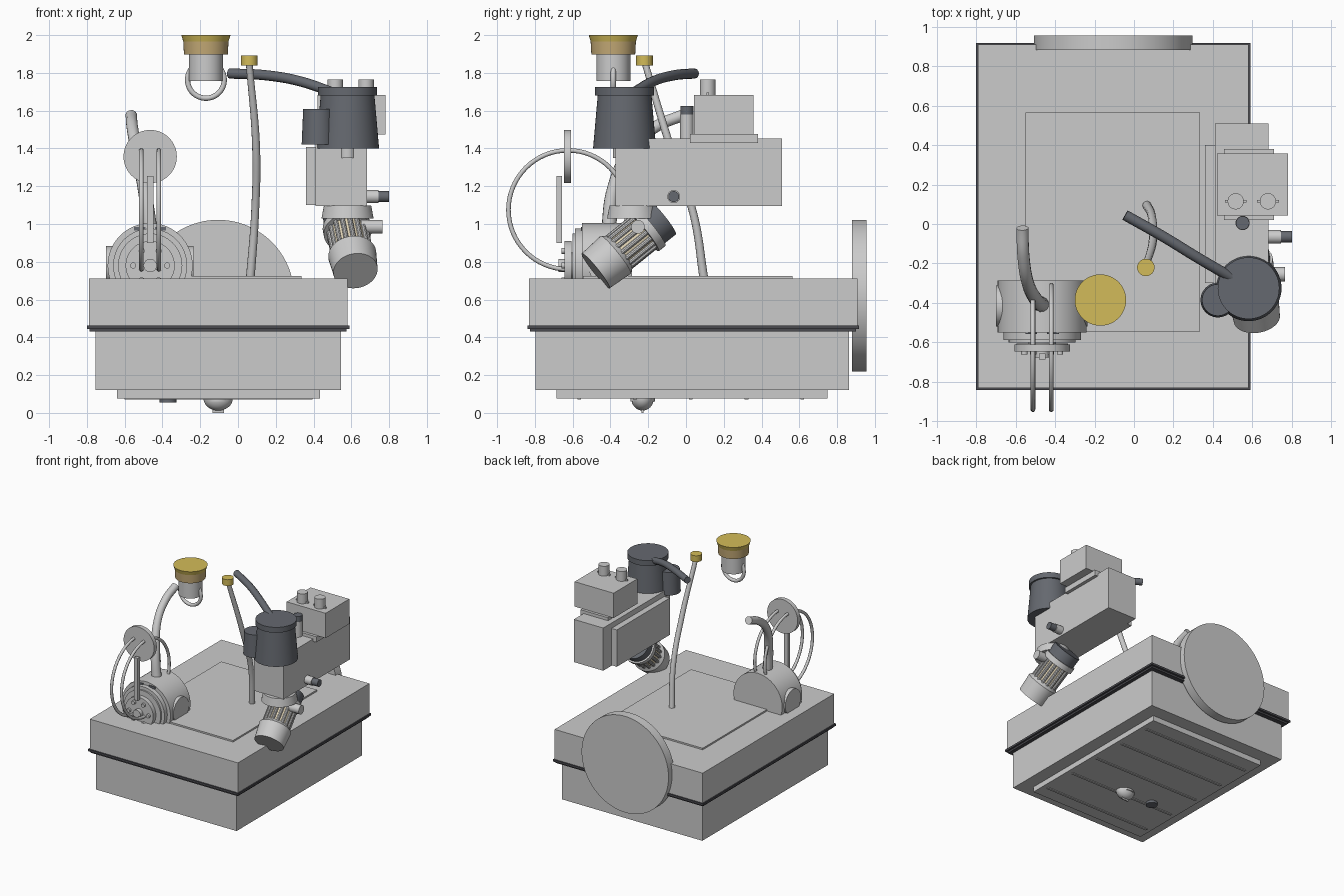
import bpy, math
from mathutils import Vector

if "Cube" in bpy.data.objects:
    bpy.data.objects.remove(bpy.data.objects["Cube"])


def mat(name, rgb):
    m = bpy.data.materials.new(name)
    m.diffuse_color = (*rgb, 1)
    m.use_nodes = True
    m.node_tree.nodes["Principled BSDF"].inputs["Base Color"].default_value = m.diffuse_color
    return m


DARK = mat("dark_grey", (0.13, 0.14, 0.16))
SEAM = mat("seam_dark", (0.07, 0.07, 0.08))
YELLOW = mat("yellow", (0.65, 0.5, 0.1))
TAN = mat("tan", (0.55, 0.4, 0.18))
CREAM = mat("cream", (0.8, 0.7, 0.5))


def finish(name, material=None, smooth=True):
    o = bpy.context.object
    o.name = name
    if material:
        o.data.materials.append(material)
    if smooth:
        bpy.ops.object.shade_smooth_by_angle(angle=math.radians(35))
    return o


def box(name, x, y, z, material=None):
    lo, hi = Vector((x[0], y[0], z[0])), Vector((x[1], y[1], z[1]))
    bpy.ops.mesh.primitive_cube_add(size=1, location=(lo + hi) / 2)
    bpy.context.object.scale = hi - lo
    bpy.ops.object.transform_apply(location=False, rotation=False)
    return finish(name, material, False)


def rod(name, p, q, r1, r2=None, material=None, sides=48):
    """Cylinder or cone from p to q."""
    p, q = Vector(p), Vector(q)
    d = q - p
    bpy.ops.mesh.primitive_cone_add(vertices=sides, radius1=r1, radius2=r1 if r2 is None else r2,
                                    depth=d.length, location=(p + q) / 2,
                                    rotation=d.to_track_quat('Z', 'Y').to_euler())
    return finish(name, material)


def ring(name, c, R, r, rot):
    bpy.ops.mesh.primitive_torus_add(major_radius=R, minor_radius=r, major_segments=64,
                                     minor_segments=12, location=c, rotation=rot)
    return finish(name)


def tube(name, pts, r, material=None):
    """Capped round tube along (x, y, z, radius scale) points."""
    cu = bpy.data.curves.new(name, 'CURVE')
    cu.dimensions = '3D'
    cu.bevel_depth = r
    cu.bevel_resolution = 4
    cu.use_fill_caps = True
    sp = cu.splines.new('BEZIER')
    sp.bezier_points.add(len(pts) - 1)
    for b, p in zip(sp.bezier_points, pts):
        b.co = p[:3]
        b.radius = p[3] if len(p) > 3 else 1
        b.handle_left_type = b.handle_right_type = 'AUTO'
    o = bpy.data.objects.new(name, cu)
    bpy.context.collection.objects.link(o)
    bpy.ops.object.select_all(action='DESELECT')
    bpy.context.view_layer.objects.active = o
    o.select_set(True)
    bpy.ops.object.convert(target='MESH')
    return finish(name, material)


# Main case with seam
box("upper_case", (-0.79, 0.58), (-0.83, 0.908), (0.46, 0.712))
box("seam_band", (-0.80, 0.59), (-0.84, 0.917), (0.445, 0.462), SEAM)
box("seam_lower", (-0.785, 0.575), (-0.825, 0.90), (0.43, 0.446), SEAM)
box("lower_case", (-0.755, 0.545), (-0.797, 0.863), (0.12, 0.432))
box("top_panel", (-0.55, 0.335), (-0.545, 0.565), (0.70, 0.725))

# Underside panel, ribs and foot
box("bottom_panel", (-0.64, 0.435), (-0.685, 0.75), (0.076, 0.125))
for i in range(5):
    y = -0.565 + i * 0.295
    box("bottom_rib", (-0.60, 0.395), (y - 0.01, y + 0.01), (0.07, 0.08))
bpy.ops.mesh.primitive_uv_sphere_add(segments=32, ring_count=16, radius=1, location=(-0.105, -0.23, 0.078))
bpy.context.object.scale = (0.078, 0.06, 0.066)
finish("foot_dome")
box("foot_fin", (-0.135, -0.075), (-0.235, -0.225), (0.0, 0.07))
rod("foot_plate", (-0.105, -0.23, 0.06), (-0.105, -0.23, 0.08), 0.065)
rod("small_foot", (-0.37, -0.23, 0.056), (-0.37, -0.23, 0.08), 0.045, material=DARK)

# Large disc on the back
rod("back_disc", (-0.105, 0.88, 0.62), (-0.105, 0.955, 0.62), 0.402, sides=96)

# Winder drum with side bosses and front plates
DX, DZ = -0.465, 0.78
for name, y0, y1, r in (("drum", -0.55, -0.285, 0.225), ("drum_flange", -0.587, -0.545, 0.196),
                        ("drum_plate", -0.60, -0.58, 0.17), ("front_plate", -0.642, -0.606, 0.13),
                        ("front_axle", -0.62, -0.59, 0.07), ("front_hub", -0.675, -0.635, 0.035)):
    rod(name, (DX, y0, DZ), (DX, y1, DZ), r, sides=64)
rod("drum_bosses", (-0.70, -0.415, DZ), (-0.235, -0.415, DZ), 0.103)
for i in range(6):
    a = math.tau * i / 6
    x, z = DX + 0.09 * math.cos(a), DZ + 0.09 * math.sin(a)
    rod("plate_bolt", (x, -0.66, z), (x, -0.61, z), 0.016, sides=16)
for x in (-0.52, -0.41):
    box("drum_slot", (x - 0.03, x + 0.03), (-0.556, -0.54), (0.965, 0.985), DARK)

# Twin loops, upper disc and link bar
for x in (-0.512, -0.419):
    ring("loop", (x, -0.625, 1.075), 0.315, 0.012, (0, math.pi / 2, 0))
rod("upper_disc", (DX, -0.646, 1.357), (DX, -0.61, 1.357), 0.141, sides=64)
box("link_bar", (-0.482, -0.448), (-0.685, -0.657), (0.90, 1.255))

# Bent pipe out of the drum
tube("bent_pipe", [(-0.465, -0.41, 0.96, 1.3), (-0.495, -0.385, 1.18, 1.15), (-0.54, -0.29, 1.40),
                   (-0.56, -0.16, 1.515), (-0.565, -0.02, 1.575)], 0.031)

# Hanging button
BX, BY = -0.17, -0.385
rod("button_top", (BX, BY, 1.967), (BX, BY, 2.0), 0.12, 0.13, YELLOW)
rod("button_band", (BX, BY, 1.895), (BX, BY, 1.97), 0.086, None, TAN)
rod("button_skirt", (BX, BY, 1.897), (BX, BY, 1.97), 0.116, 0.12, TAN)
rod("button_body", (BX, BY, 1.757), (BX, BY, 1.90), 0.09)
ring("button_loop", (BX, BY, 1.763), 0.097, 0.014, (math.pi / 2, 0, 0))

# Lever with yellow knob
tube("lever", [(0.065, 0.095, 0.71, 1.1), (0.09, 0.04, 1.05), (0.096, -0.08, 1.40), (0.06, -0.215, 1.845, 0.85)], 0.021)
rod("lever_knob", (0.06, -0.22, 1.84), (0.06, -0.22, 1.892), 0.044, None, YELLOW)

# Arm housing
box("arm_box", (0.41, 0.682), (-0.372, 0.508), (1.095, 1.452))
box("arm_side_plate", (0.36, 0.415), (-0.30, 0.40), (1.10, 1.408))
box("head_plate", (0.455, 0.71), (0.02, 0.38), (1.43, 1.477))
box("head_box", (0.42, 0.78), (0.043, 0.357), (1.475, 1.683))
for x in (0.515, 0.678):
    rod("head_knob", (x, 0.115, 1.68), (x, 0.115, 1.765), 0.041)
    box("knob_tab", (x - 0.055, x + 0.055), (0.108, 0.122), (1.68, 1.695))
rod("small_post", (0.55, 0.005, 1.45), (0.55, 0.005, 1.58), 0.036)
rod("post_cap", (0.55, 0.005, 1.575), (0.55, 0.005, 1.625), 0.034, None, DARK)
rod("side_knob", (0.67, -0.065, 1.145), (0.745, -0.065, 1.145), 0.034)
rod("side_knob_tip", (0.745, -0.065, 1.145), (0.80, -0.065, 1.145), 0.029, None, DARK)

# Dark canister, its companion and hose
rod("canister", (0.58, -0.325, 1.40), (0.58, -0.325, 1.685), 0.167, 0.142, DARK)
rod("canister_cap", (0.58, -0.325, 1.68), (0.58, -0.325, 1.725), 0.156, None, DARK)
rod("canister_stem", (0.58, -0.345, 1.35), (0.58, -0.345, 1.41), 0.042)
rod("side_canister", (0.425, -0.385, 1.42), (0.425, -0.385, 1.608), 0.088, 0.08, DARK)
tube("hose", [(-0.045, 0.045, 1.797), (0.15, -0.065, 1.787), (0.33, -0.175, 1.755), (0.52, -0.285, 1.69)], 0.027, DARK)

# Tilted spindle below the arm
rod("spindle_mount", (0.58, -0.28, 1.03), (0.58, -0.28, 1.098), 0.138, 0.125)
A, B = Vector((0.622, -0.478, 0.752)), Vector((0.565, -0.125, 1.035))
axis = (B - A).normalized()
L = (B - A).length
quat = axis.to_track_quat('Z', 'Y')
at = lambda t: A + (B - A) * t
rod("spindle_tip", at(0), at(0.30), 0.118, 0.128)
rod("spindle_shoulder", at(0.30), at(0.36), 0.128, 0.105)
rod("spindle_core", at(0.34), at(0.75), 0.098, None, CREAM)
for i in range(16):
    side = quat @ Vector((math.cos(math.tau * i / 16), math.sin(math.tau * i / 16), 0)) * 0.1
    rod("spindle_rib", at(0.33) + side, at(0.74) + side, 0.013, sides=10)
rod("spindle_collar", at(0.72), at(0.82), 0.128)
rod("spindle_back", at(0.82), at(1), 0.115, None, DARK)
rod("spindle_bolt", (0.65, -0.255, 0.985), (0.765, -0.255, 0.985), 0.036)
